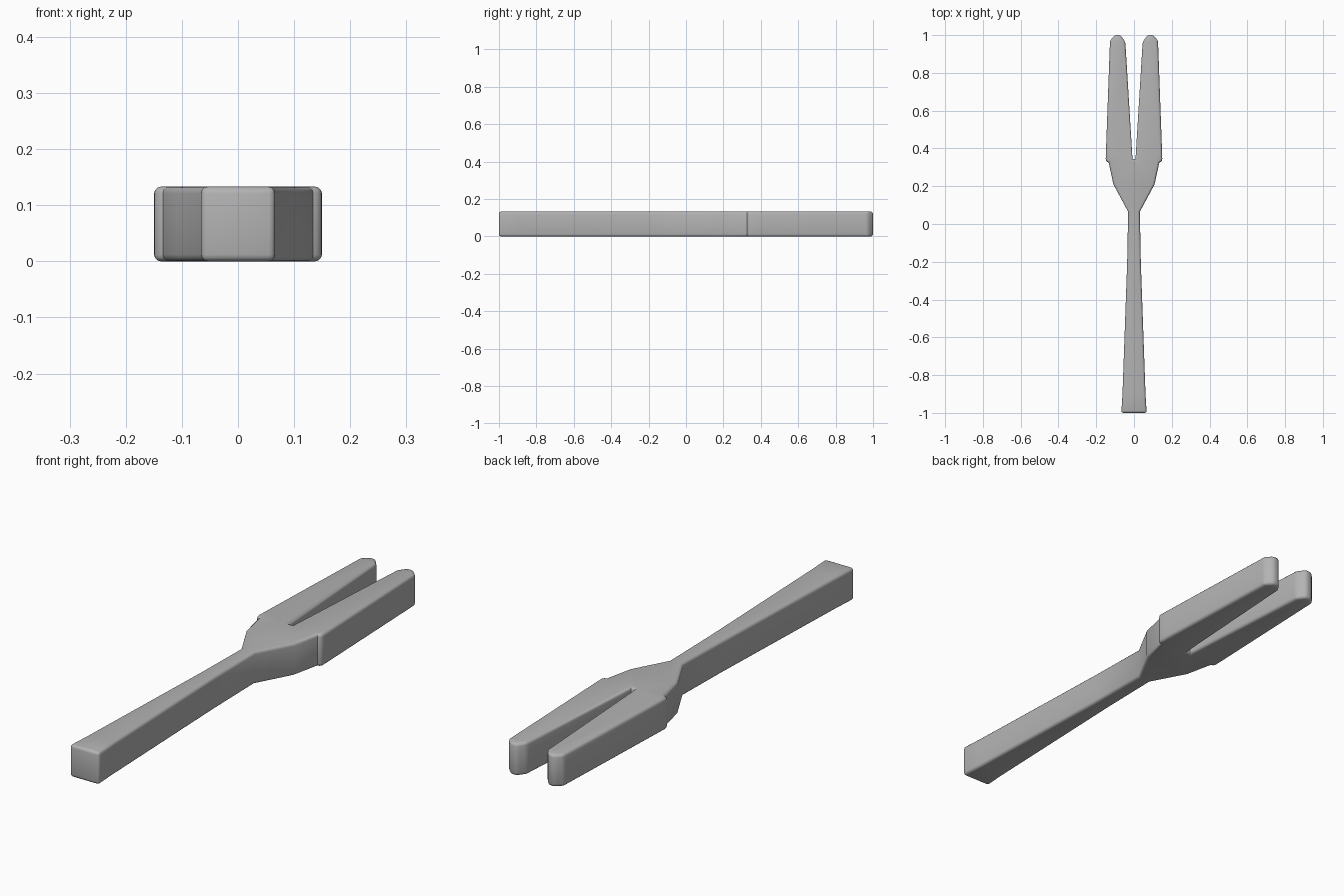
import bpy
import bmesh

cube = bpy.data.objects.get("Cube")
if cube:
    bpy.data.objects.remove(cube, do_unlink=True)

THICKNESS = 0.133
ROUNDING = 0.012

steel = bpy.data.materials.new("grey_steel")
steel.use_nodes = True
grey = (0.45, 0.45, 0.45, 1)
steel.diffuse_color = grey
steel.node_tree.nodes["Principled BSDF"].inputs["Base Color"].default_value = grey

# Right-hand outline: handle, flared neck, shoulder step, prong, slot
half = [
    (0.067, -1.0), (0.061, -0.9), (0.036, -0.2), (0.031, 0.065),
    (0.109, 0.21), (0.134, 0.325), (0.15, 0.332), (0.149, 0.37),
    (0.127, 0.972), (0.1, 1.0), (0.072, 1.0), (0.046, 0.965),
    (0.008, 0.345),
]
outline = half + [(-x, y) for x, y in reversed(half)]

# Extrude the outline into a slab
bm = bmesh.new()
base = bm.faces.new([bm.verts.new((x, y, 0)) for x, y in outline])
slab = bmesh.ops.extrude_face_region(bm, geom=[base], use_keep_orig=True)
top = [v for v in slab["geom"] if isinstance(v, bmesh.types.BMVert)]
bmesh.ops.translate(bm, verts=top, vec=(0, 0, THICKNESS))
bmesh.ops.recalc_face_normals(bm, faces=bm.faces)

# Round the rims and the outward corners, keeping inner corners crisp
rim = [e for e in bm.edges if e.calc_face_angle_signed() > 0.3]
bmesh.ops.bevel(bm, geom=rim, offset=ROUNDING, segments=3, profile=0.5,
                affect='EDGES', clamp_overlap=False)
bmesh.ops.triangulate(bm, faces=[f for f in bm.faces if len(f.verts) > 4])

mesh = bpy.data.meshes.new("tuning_fork")
bm.to_mesh(mesh)
bm.free()
mesh.materials.append(steel)
fork = bpy.data.objects.new("tuning_fork", mesh)
bpy.context.collection.objects.link(fork)

bpy.context.view_layer.objects.active = fork
fork.select_set(True)
bpy.ops.object.shade_smooth_by_angle(angle=0.6)
